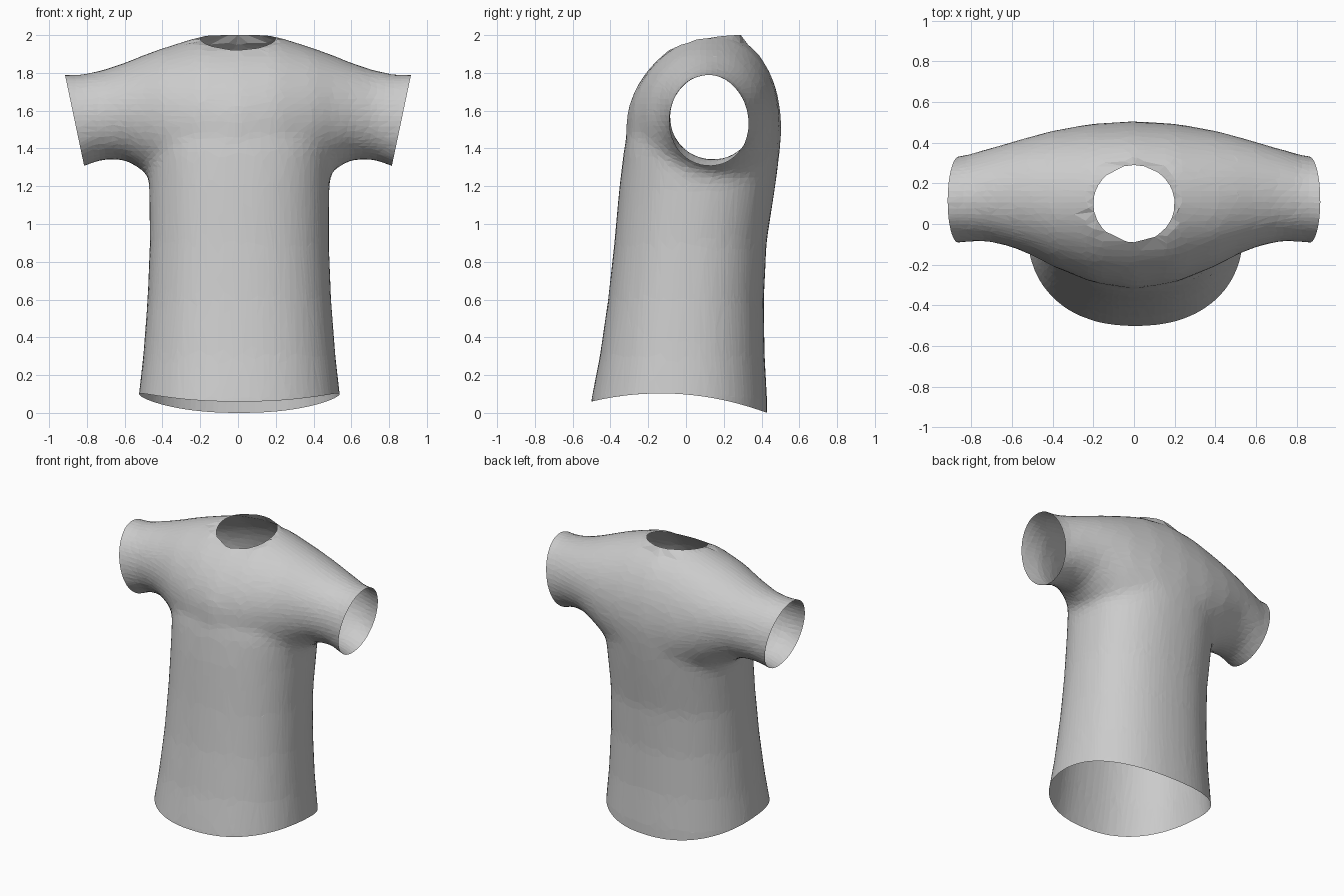
import bpy
import bmesh
import math
from mathutils import Vector

default_cube = bpy.data.objects.get("Cube")
if default_cube:
    bpy.data.objects.remove(default_cube, do_unlink=True)

SIDES = 40


def superellipse(angle, power):
    """Unit outline point; higher power gives fuller corners."""
    c, s = math.cos(angle), math.sin(angle)
    e = 2 / power
    return math.copysign(abs(c) ** e, c), math.copysign(abs(s) ** e, s)


def loft(bm, rings):
    """Skin a list of equal-length point rings and cap both ends."""
    loops = [[bm.verts.new(p) for p in ring] for ring in rings]
    for a, b in zip(loops, loops[1:]):
        for i in range(SIDES):
            j = (i + 1) % SIDES
            bm.faces.new((a[i], a[j], b[j], b[i]))
    bm.faces.new(loops[0])
    bm.faces.new(loops[-1])


def body_ring(z, half, front, back):
    mid, depth = (front + back) / 2, (back - front) / 2
    pts = []
    for i in range(SIDES):
        u, v = superellipse(math.tau * i / SIDES, 2.25)
        pts.append(Vector((0.007 + half * u, mid + depth * v, z)))
    return pts


def sleeve_ring(x, front, back, low, high):
    mid, depth = (front + back) / 2, (back - front) / 2
    zc, rise = (low + high) / 2, (high - low) / 2
    # the back of the collar sits higher than the front
    tilt = 0.2 * max(0, 1 - abs(x) / 0.45)
    pts = []
    for i in range(SIDES):
        u, v = superellipse(math.tau * i / SIDES, 2)
        z = zc + rise * v + tilt * depth * u * max(v, 0)
        pts.append(Vector((x, mid + depth * u, z)))
    return pts


# Torso sections: height, half width, front, back
torso = [
    (-0.2, 0.56, -0.54, 0.435),
    (0.08, 0.535, -0.5, 0.43),
    (0.3, 0.51, -0.457, 0.417),
    (0.6, 0.487, -0.413, 0.413),
    (0.9, 0.475, -0.38, 0.427),
    (1.2, 0.478, -0.353, 0.473),
    (1.4, 0.49, -0.328, 0.5),
    (1.65, 0.42, -0.268, 0.475),
]
# Shoulder and sleeve sections: side distance, front, back, bottom, top
arm = [
    (0, -0.322, 0.507, 1.0, 2.005),
    (0.2, -0.29, 0.495, 1.05, 1.993),
    (0.4, -0.21, 0.46, 1.2, 1.932),
    (0.5, -0.155, 0.433, 1.28, 1.895),
    (0.6, -0.115, 0.405, 1.34, 1.855),
    (0.72, -0.085, 0.37, 1.34, 1.815),
    (0.84, -0.09, 0.335, 1.295, 1.79),
    (1.0, -0.11, 0.32, 1.23, 1.8),
]

# Closed torso and arm volumes
bm = bmesh.new()
loft(bm, [body_ring(*s) for s in torso])
mirrored = [(-s[0], *s[1:]) for s in reversed(arm[1:])]
loft(bm, [sleeve_ring(*s) for s in mirrored + arm])
bmesh.ops.recalc_face_normals(bm, faces=bm.faces)
mesh = bpy.data.meshes.new("shirt")
bm.to_mesh(mesh)
bm.free()
shirt = bpy.data.objects.new("shirt", mesh)
bpy.context.scene.collection.objects.link(shirt)

# Fuse, soften the joins, and reduce to small flat facets
remesh = shirt.modifiers.new("fuse", "REMESH")
remesh.mode = "VOXEL"
remesh.voxel_size = 0.03
soften = shirt.modifiers.new("soften", "SMOOTH")
soften.factor = 0.5
soften.iterations = 10
reduce = shirt.modifiers.new("reduce", "DECIMATE")
reduce.ratio = 0.25

bpy.context.view_layer.update()
bm = bmesh.new()
bm.from_object(shirt, bpy.context.evaluated_depsgraph_get())
shirt.modifiers.clear()

# Neck opening: remove the top and fit the rim to an oval
NECK = Vector((0, 0.1))
NECK_R = Vector((0.2, 0.19))


def neck_offset(p):
    return Vector(((p.x - NECK.x) / NECK_R.x, (p.y - NECK.y) / NECK_R.y))


inside = [f for f in bm.faces
          if f.calc_center_median().z > 1.7
          and neck_offset(f.calc_center_median()).length < 1]
bmesh.ops.delete(bm, geom=inside, context="FACES")
for v in bm.verts:
    if v.is_boundary:
        d = neck_offset(v.co).normalized()
        v.co.x = NECK.x + d.x * NECK_R.x
        v.co.y = NECK.y + d.y * NECK_R.y
        v.co.z = 1.98 + 0.04 * d.y - 0.02 * d.y ** 2


def hem(y):
    s = (y + 0.035) / 0.465
    return 0.1 - 0.03 * s - 0.07 * s * s


def cut(point, normal):
    geom = bm.verts[:] + bm.edges[:] + bm.faces[:]
    bmesh.ops.bisect_plane(bm, geom=geom, plane_co=point, plane_no=normal,
                           clear_outer=True)


# Curved hem: flatten its curve, cut level, then restore it
for v in bm.verts:
    v.co.z -= hem(v.co.y)
cut((0, 0, 0), (0, 0, -1))
for v in bm.verts:
    v.co.z += hem(v.co.y)

# Slanted sleeve openings
for side in (-1, 1):
    cut((side * 0.815, 0, 1.31), (side, 0, -0.21))

bmesh.ops.triangulate(bm, faces=bm.faces)
for f in bm.faces:
    f.smooth = False
    f.material_index = 0
bm.to_mesh(mesh)
bm.free()

# Cloth colour
cloth = bpy.data.materials.new("grey cloth")
cloth.use_nodes = True
grey = (0.6, 0.6, 0.6, 1)
cloth.diffuse_color = grey
cloth.node_tree.nodes["Principled BSDF"].inputs["Base Color"].default_value = grey
mesh.materials.clear()
mesh.materials.append(cloth)
